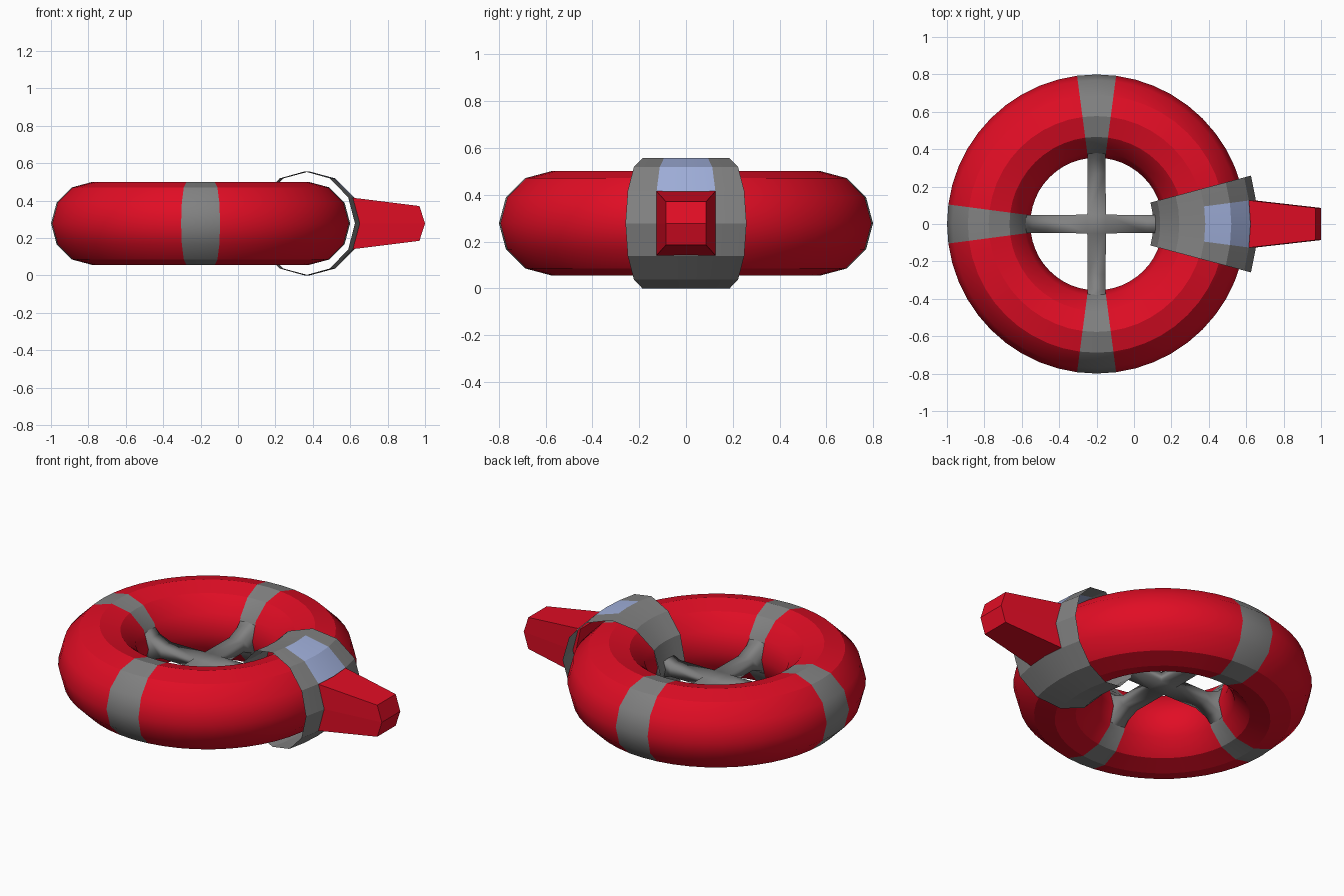
import bpy, bmesh
from math import sin, cos, radians, pi
from mathutils import Vector

cube = bpy.data.objects.get("Cube")
if cube:
    bpy.data.objects.remove(cube, do_unlink=True)


def material(name, rgb):
    m = bpy.data.materials.new(name)
    m.use_nodes = True
    m.diffuse_color = (*rgb, 1)
    m.node_tree.nodes["Principled BSDF"].inputs["Base Color"].default_value = (*rgb, 1)
    return m


RED = material("red", (0.75, 0.004, 0.018))
GRAY = material("gray", (0.22, 0.22, 0.22))
BLUE = material("pale blue", (0.36, 0.44, 0.72))

CENTRE = Vector((-0.2, 0, 0.278))
MAJOR, MINOR = 0.577, 0.2225
SEGMENTS, SIDES = 48, 12
PIVOT = Vector((0.36, 0, 0.278))


def tube_point(seg, side):
    """Point on the ring surface by segment and tube side."""
    a, t = 2 * pi * seg / SEGMENTS, 2 * pi * side / SIDES
    r = MAJOR + MINOR * cos(t)
    return CENTRE + Vector((r * cos(a), r * sin(a), MINOR * sin(t)))


def finish(name, bm, mats):
    mesh = bpy.data.meshes.new(name)
    bm.to_mesh(mesh)
    bm.free()
    obj = bpy.data.objects.new(name, mesh)
    bpy.context.collection.objects.link(obj)
    for m in mats:
        mesh.materials.append(m)
    return obj


def smooth(obj, angle):
    bpy.ops.object.select_all(action="DESELECT")
    obj.select_set(True)
    bpy.context.view_layer.objects.active = obj
    bpy.ops.object.shade_smooth_by_angle(angle=radians(angle))


# Float ring with four gray bands
bm = bmesh.new()
grid = [[bm.verts.new(tube_point(i, j)) for j in range(SIDES)] for i in range(SEGMENTS)]
for i in range(SEGMENTS):
    n = (i + 1) % SEGMENTS
    for j in range(SIDES):
        k = (j + 1) % SIDES
        f = bm.faces.new((grid[i][j], grid[n][j], grid[n][k], grid[i][k]))
        f.smooth = True
        f.material_index = int(i % 12 in (0, 11))
    # Crisp creases on the top and bottom of the tube
    for j in (2, 3, 4, 8, 9, 10):
        bm.edges.get((grid[i][j], grid[n][j])).smooth = False
finish("float_ring", bm, (RED, GRAY))

# Clamp: an enlarged open sleeve around the tube, with a window
bm = bmesh.new()
grid = [[bm.verts.new(PIVOT + (tube_point(i, j) - PIVOT) * 1.25) for j in range(SIDES)]
        for i in range(-2, 3)]
for i in range(4):
    for j in range(SIDES):
        k = (j + 1) % SIDES
        f = bm.faces.new((grid[i][j], grid[i + 1][j], grid[i + 1][k], grid[i][k]))
        f.material_index = int(i in (1, 2) and j in (1, 2))
smooth(finish("clamp_sleeve", bm, (GRAY, BLUE)), 28)

# Tapered handle with a slightly pointed end
bm = bmesh.new()
half = [(0.60, 0.128, 0.139), (0.97, 0.086, 0.093)]
loops = []
for (x, y, h), mid in zip(half, (0.63, 1.0)):
    side = [(x, h), (mid, 0), (x, -h)]
    loops.append([bm.verts.new((px, s * y, PIVOT.z + pz))
                  for s, pts in ((1, side), (-1, side[::-1])) for px, pz in pts])
base, tip = loops
for i in range(6):
    k = (i + 1) % 6
    bm.faces.new((base[i], base[k], tip[k], tip[i]))
for a, b, c, d in ((0, 1, 4, 5), (1, 2, 3, 4)):
    bm.faces.new((tip[a], tip[b], tip[c], tip[d]))
    bm.faces.new((base[d], base[c], base[b], base[a]))
bmesh.ops.recalc_face_normals(bm, faces=bm.faces)
finish("handle", bm, (RED,))

# Cross of four spokes, flaring where they meet the ring
bm = bmesh.new()
stations = [(0.05, 0.05, 0.03), (0.27, 0.048, 0.03), (0.345, 0.048, 0.06), (0.4, 0.05, 0.112)]
for q in range(4):
    out = Vector((cos(q * pi / 2), sin(q * pi / 2), 0))
    across = Vector((-out.y, out.x, 0))
    rings = []
    for r, w, h in stations:
        rings.append([bm.verts.new(CENTRE + out * r + across * (w * s) + Vector((0, 0, h * u)))
                      for s, u in ((1, 1), (-1, 1), (-1, -1), (1, -1))])
    for a, b in zip(rings, rings[1:]):
        for i in range(4):
            k = (i + 1) % 4
            bm.faces.new((a[i], a[k], b[k], b[i]))
bmesh.ops.remove_doubles(bm, verts=bm.verts, dist=0.001)
# Close the hub above and below
for up in (True, False):
    hub = [v for v in bm.verts
           if (v.co - CENTRE).xy.length < 0.08 and (v.co.z > CENTRE.z) == up]
    bmesh.ops.contextual_create(bm, geom=hub)
bmesh.ops.recalc_face_normals(bm, faces=bm.faces)
for f in bm.faces:
    f.smooth = True
finish("spoke_cross", bm, (GRAY,))
